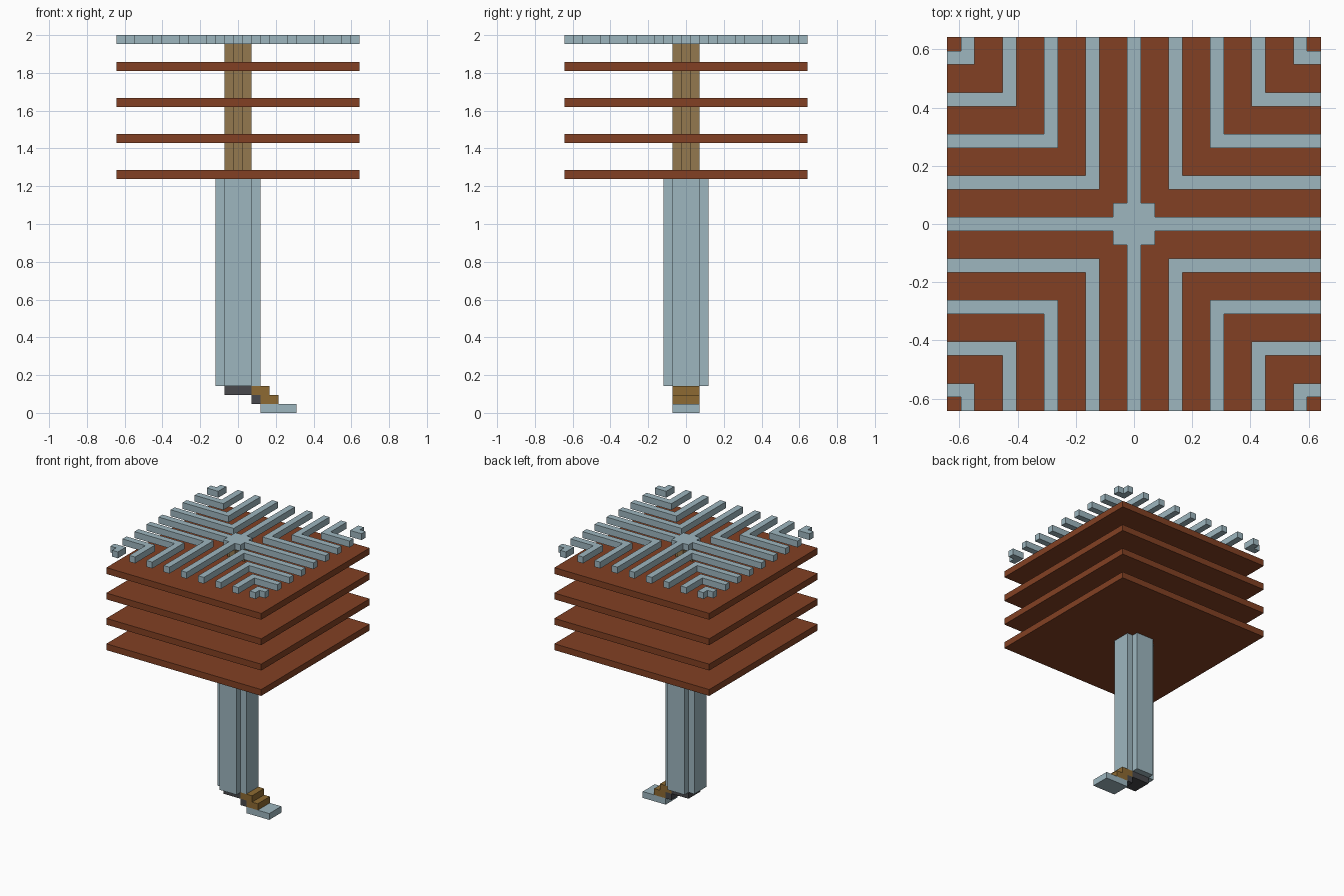
import bpy
import bmesh

U = 2 / 42  # one block of the modelling grid

if "Cube" in bpy.data.objects:
    bpy.data.objects.remove(bpy.data.objects["Cube"], do_unlink=True)


def material(name, rgb):
    lin = [((c / 255 + 0.055) / 1.055) ** 2.4 for c in rgb]
    m = bpy.data.materials.new(name)
    m.use_nodes = True
    m.diffuse_color = (*lin, 1)
    m.node_tree.nodes["Principled BSDF"].inputs["Base Color"].default_value = (*lin, 1)
    return m


pale_blue = material("pale blue", (157, 182, 191))
red_brown = material("red brown", (130, 64, 35))
tan = material("tan", (148, 121, 78))
ochre = material("ochre", (141, 106, 50))
charcoal = material("charcoal", (72, 72, 76))


def prism(name, outline, z0, z1, mat):
    """Extrude a flat outline, given in blocks, between two heights."""
    bm = bmesh.new()
    face = bm.faces.new([bm.verts.new((x * U, y * U, z0 * U)) for x, y in outline])
    top = bmesh.ops.extrude_face_region(bm, geom=[face])["geom"]
    verts = [v for v in top if isinstance(v, bmesh.types.BMVert)]
    bmesh.ops.translate(bm, verts=verts, vec=(0, 0, (z1 - z0) * U))
    bmesh.ops.recalc_face_normals(bm, faces=bm.faces)
    mesh = bpy.data.meshes.new(name)
    bm.to_mesh(mesh)
    bm.free()
    mesh.materials.append(mat)
    obj = bpy.data.objects.new(name, mesh)
    bpy.context.collection.objects.link(obj)
    return obj


def box(name, x0, x1, half_y, z0, z1, mat):
    return prism(name, [(x0, -half_y), (x1, -half_y), (x1, half_y), (x0, half_y)], z0, z1, mat)


def plus(arm, reach):
    """Outline of a cross with arms of the given half width and reach."""
    quarter = [(reach, -arm), (reach, arm), (arm, arm)]
    points = []
    for _ in range(4):
        points += quarter
        quarter = [(-y, x) for x, y in quarter]
    return points


# Column: notched lower shaft and slimmer upper core
prism("lower_shaft", plus(1.5, 2.5), 3, 26, pale_blue)
prism("upper_core", plus(0.5, 1.5), 26, 41, tan)

# Stacked square decks
HALF = 13.5
for i in range(4):
    box(f"deck_{i + 1}", -HALF, HALF, HALF, 26 + 4 * i, 27 + 4 * i, red_brown)

# Roof lattice: centre cross, small hub corners and nested angles
prism("roof_cross", plus(0.5, HALF), 41, 42, pale_blue)
for sx in (-1, 1):
    for sy in (-1, 1):
        corner = [(0.5, 0.5), (1.5, 0.5), (1.5, 1.5), (0.5, 1.5)]
        prism("hub_corner", [(sx * x, sy * y) for x, y in corner], 41, 42, pale_blue)
        for i in range(4):
            a = 2.5 + 3 * i
            b = a + 1
            angle = [(a, a), (HALF, a), (HALF, b), (b, b), (b, HALF), (a, HALF)]
            prism("roof_angle", [(sx * x, sy * y) for x, y in angle], 41, 42, pale_blue)

# Entrance below the shaft, stepping down to the left
box("shaft_floor", -1.5, 1.5, 1.5, 2, 3, charcoal)
box("stair_support", 1.5, 2.5, 1.5, 1, 2, charcoal)
box("upper_step", 1.5, 3.5, 1.5, 2, 3, ochre)
box("lower_step", 2.5, 4.5, 1.5, 1, 2, ochre)
box("landing", 2.5, 6.5, 1.5, 0, 1, pale_blue)
